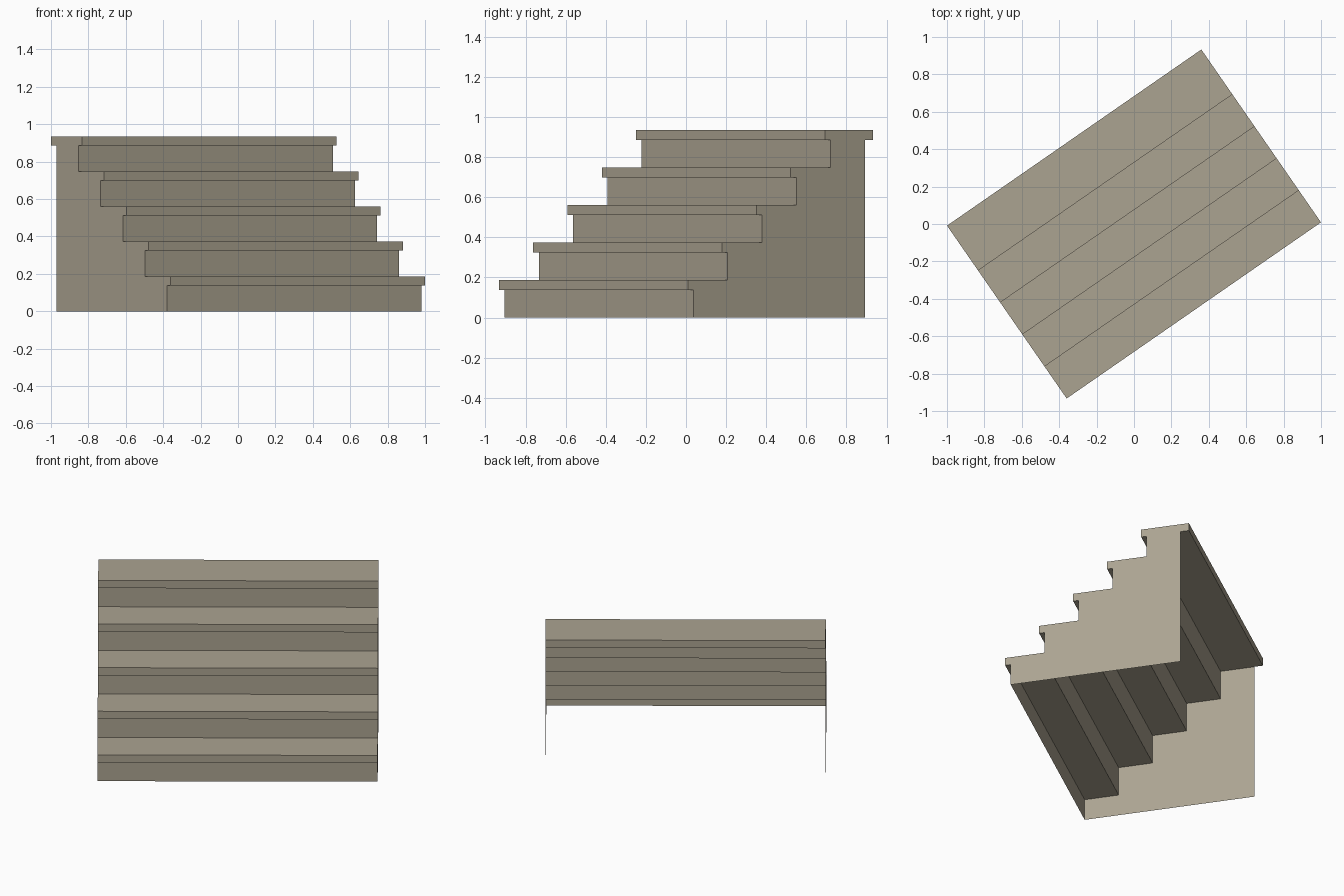
import bpy, math
from mathutils import Matrix

if "Cube" in bpy.data.objects:
    bpy.data.objects.remove(bpy.data.objects["Cube"])

# Overall dimensions
STEPS, WIDTH = 5, 1.654
RUN, RISE, SLAB = 0.208, 0.187, 0.05
NOSE, BACK = 0.034, 0.05
DEPTH = NOSE + STEPS * RUN + BACK
TURN = Matrix.Rotation(math.radians(34.7), 4, 'Z')

stone = bpy.data.materials.new("warm_grey_stone")
stone.diffuse_color = (0.41, 0.37, 0.285, 1)
stone.use_nodes = True
stone.node_tree.nodes["Principled BSDF"].inputs["Base Color"].default_value = stone.diffuse_color


def add_part(name, verts, faces):
    mesh = bpy.data.meshes.new(name)
    mesh.from_pydata(verts, [], faces)
    mesh.transform(TURN)
    mesh.materials.append(stone)
    obj = bpy.data.objects.new(name, mesh)
    bpy.context.collection.objects.link(obj)


def riser_y(i):
    return -DEPTH / 2 + NOSE + i * RUN


w = WIDTH / 2
for i in range(STEPS):
    top = (i + 1) * RISE
    low = top - SLAB
    # Tread slab with overhanging nose; the top one also overhangs the back
    y0 = riser_y(i) - NOSE
    y1 = riser_y(i + 1) + (BACK if i == STEPS - 1 else 0)
    verts = [(x, y, z) for z in (low, top)
             for x, y in ((-w, y0), (w, y0), (w, y1), (-w, y1))]
    add_part(f"tread_{i + 1}", verts,
             [(3, 2, 1, 0), (4, 5, 6, 7), (0, 1, 5, 4),
              (1, 2, 6, 5), (2, 3, 7, 6), (3, 0, 4, 7)])
    # Thin riser sheet below the tread
    y = riser_y(i)
    add_part(f"riser_{i + 1}",
             [(-w, y, i * RISE), (w, y, i * RISE), (w, y, low), (-w, y, low)],
             [(0, 1, 2, 3)])

# Thin stepped side panels, open at the back and underneath
profile = [(riser_y(STEPS), 0), (riser_y(STEPS), STEPS * RISE - SLAB)]
for i in reversed(range(STEPS)):
    low = (i + 1) * RISE - SLAB
    if i < STEPS - 1:
        profile.append((riser_y(i + 1), low))
    profile.append((riser_y(i), low))
profile.append((riser_y(0), 0))
order = list(range(len(profile)))
for name, x, face in (("left_panel", -w, order[::-1]), ("right_panel", w, order)):
    add_part(name, [(x, y, z) for y, z in profile], [face])
